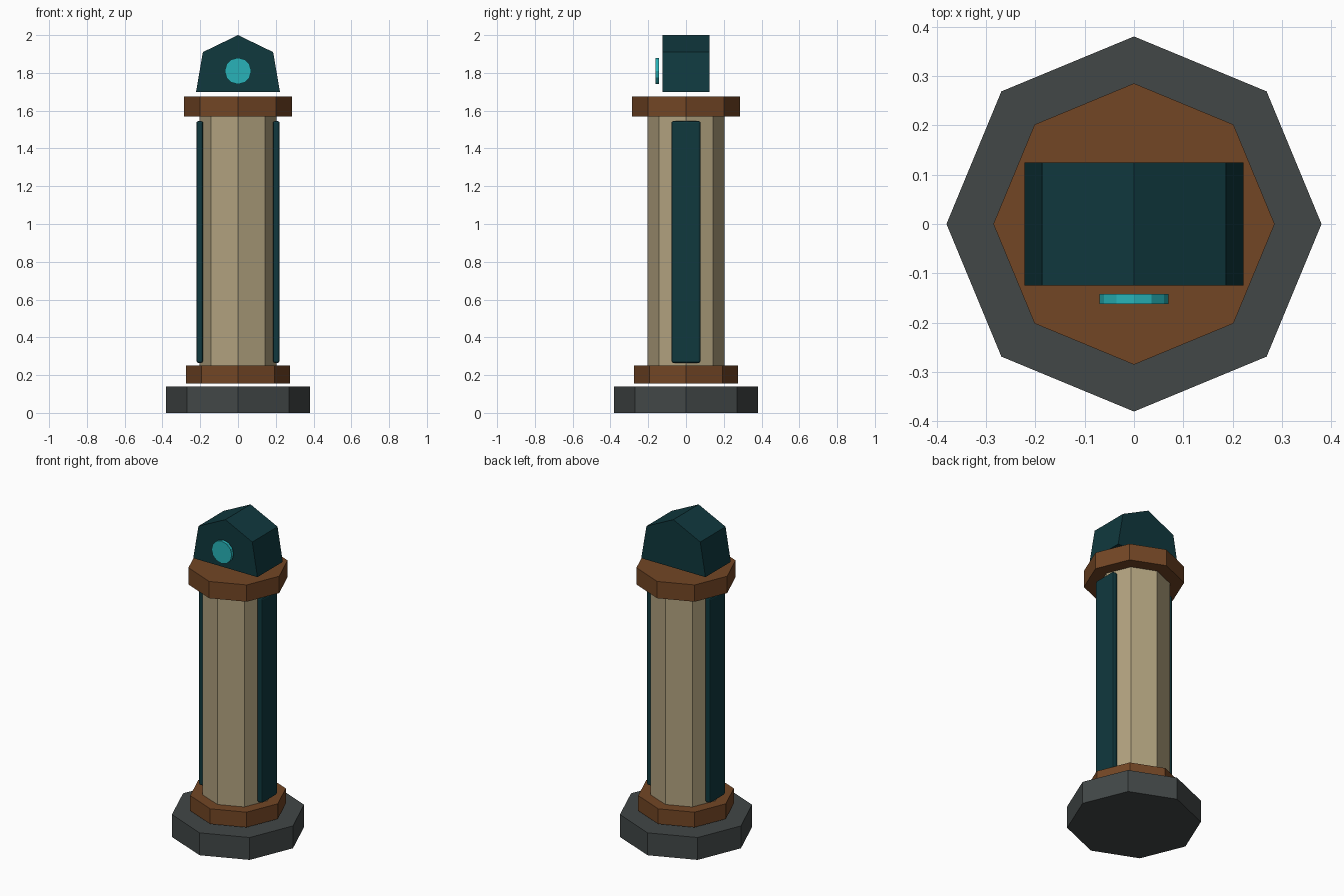
import bpy
import bmesh
from math import pi

cube = bpy.data.objects.get("Cube")
if cube:
    bpy.data.objects.remove(cube, do_unlink=True)


def material(name, rgb):
    mat = bpy.data.materials.new(name)
    mat.use_nodes = True
    mat.diffuse_color = (*rgb, 1)
    mat.node_tree.nodes["Principled BSDF"].inputs["Base Color"].default_value = (*rgb, 1)
    return mat


stone = material("dark grey stone", (0.054, 0.063, 0.063))
bronze = material("brown bronze", (0.17, 0.061, 0.018))
sand = material("pale sand", (0.44, 0.36, 0.21))
teal = material("dark teal", (0.005, 0.04, 0.048))
glow = material("bright cyan", (0.021, 0.45, 0.48))


def finish(name, bm, mat):
    bmesh.ops.recalc_face_normals(bm, faces=bm.faces)
    mesh = bpy.data.meshes.new(name)
    bm.to_mesh(mesh)
    bm.free()
    mesh.materials.append(mat)
    obj = bpy.data.objects.new(name, mesh)
    bpy.context.collection.objects.link(obj)
    return obj


def prism(name, sides, radius, depth, location, mat, tilt=0):
    bm = bmesh.new()
    bmesh.ops.create_cone(bm, cap_ends=True, segments=sides,
                          radius1=radius, radius2=radius, depth=depth)
    obj = finish(name, bm, mat)
    obj.location = location
    obj.rotation_euler.x = tilt
    return obj


# Stacked octagonal column: name, radius, bottom, top, colour
for name, radius, low, high, mat in (
        ("base", 0.38, 0, 0.14, stone),
        ("lower_collar", 0.275, 0.155, 0.25, bronze),
        ("shaft", 0.204, 0.25, 1.57, sand),
        ("upper_collar", 0.285, 1.57, 1.675, bronze)):
    prism(name, 8, radius, high - low, (0, 0, (low + high) / 2), mat)

# Side plates with softened edges
for side, sign in (("left", 1), ("right", -1)):
    bm = bmesh.new()
    bmesh.ops.create_cube(bm, size=1)
    bmesh.ops.scale(bm, vec=(0.035, 0.154, 1.28), verts=bm.verts)
    plate = finish(side + "_plate", bm, teal)
    plate.location = (sign * 0.2025, 0, 0.905)
    bevel = plate.modifiers.new("soft_edges", "BEVEL")
    bevel.width = 0.01
    bevel.segments = 2

# Gabled head extruded front to back
bm = bmesh.new()
outline = [(-0.222, 1.7), (0.222, 1.7), (0.186, 1.91), (0, 2), (-0.186, 1.91)]
face = bm.faces.new([bm.verts.new((x, -0.125, z)) for x, z in outline])
extruded = bmesh.ops.extrude_face_region(bm, geom=[face], use_keep_orig=True)
bmesh.ops.translate(bm, vec=(0, 0.25, 0),
                    verts=[v for v in extruded["geom"] if isinstance(v, bmesh.types.BMVert)])
finish("head", bm, teal)

# Round lens in front of the head
prism("lens", 12, 0.07, 0.02, (0, -0.152, 1.81), glow, pi / 2)
